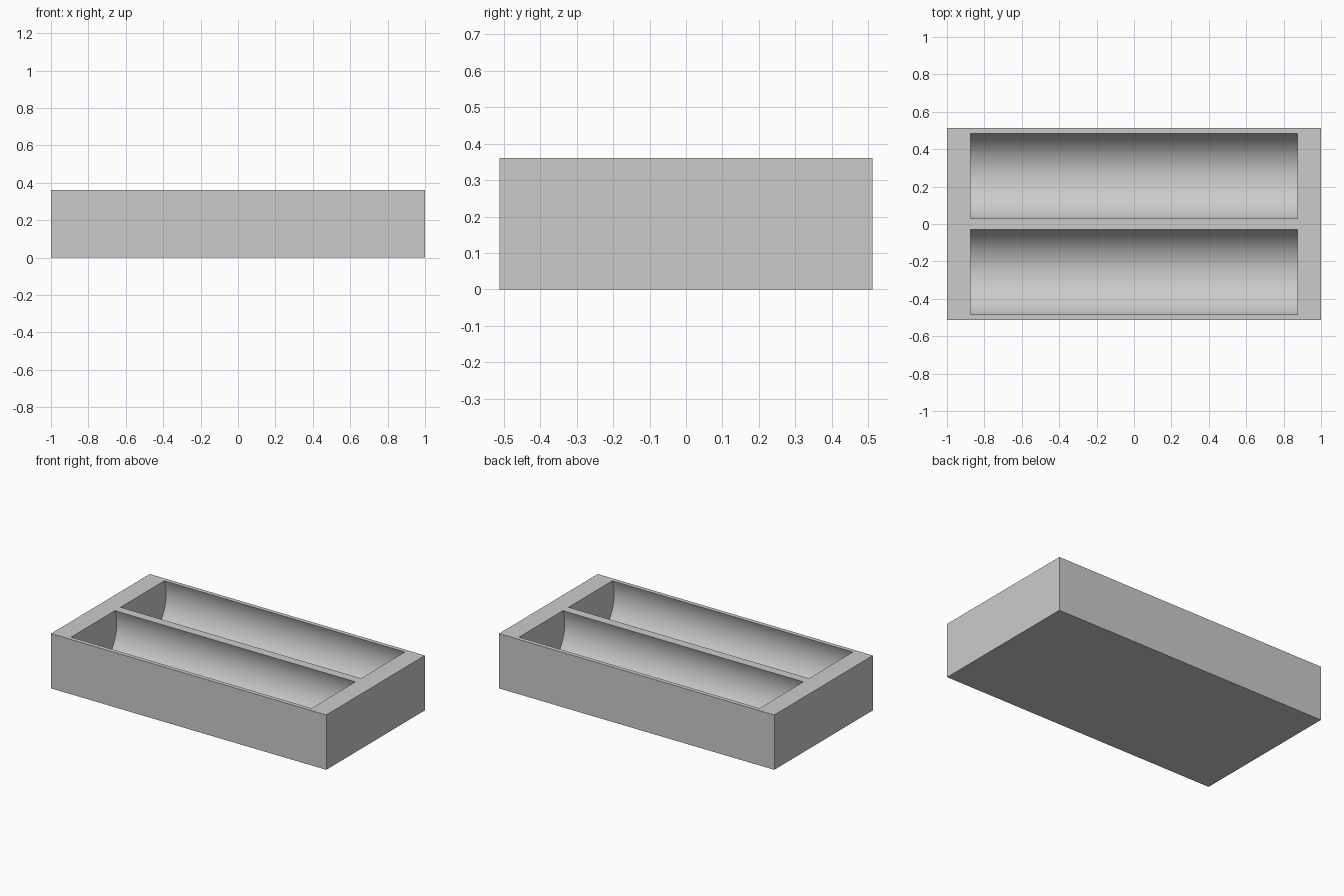
import bpy
from math import radians, pi

if "Cube" in bpy.data.objects:
    bpy.data.objects.remove(bpy.data.objects["Cube"])

LENGTH, WIDTH, HEIGHT = 2.0, 1.024, 0.36
RADIUS, POCKET_LEN = 0.246, 1.748
CENTRE_Y, CENTRE_Z = 0.2567, 0.266   # axis lies below the rim, so the walls curl in

# Solid tray block
bpy.ops.mesh.primitive_cube_add(size=1, location=(0, 0, HEIGHT / 2))
tray = bpy.context.object
tray.name = "tray"
tray.scale = (LENGTH, WIDTH, HEIGHT)
bpy.ops.object.transform_apply(location=True, rotation=True, scale=True)


def cut_trough(y):
    """Carve one round-bottomed trough running along x."""
    bpy.ops.mesh.primitive_cylinder_add(
        vertices=96, radius=RADIUS, depth=POCKET_LEN,
        location=(0, y, CENTRE_Z), rotation=(0, pi / 2, 0))
    cutter = bpy.context.object
    cutter.name = "trough_cutter"
    cutter.hide_render = True
    mod = tray.modifiers.new("trough", 'BOOLEAN')
    mod.operation = 'DIFFERENCE'
    mod.solver = 'EXACT'
    mod.object = cutter
    bpy.ops.object.select_all(action='DESELECT')
    tray.select_set(True)
    bpy.context.view_layer.objects.active = tray
    bpy.ops.object.modifier_apply(modifier=mod.name)
    bpy.data.objects.remove(cutter)


# Two side-by-side troughs
for side in (-1, 1):
    cut_trough(side * CENTRE_Y)

# Smooth trough walls, crisp box edges
bpy.ops.object.shade_smooth_by_angle(angle=radians(20))
